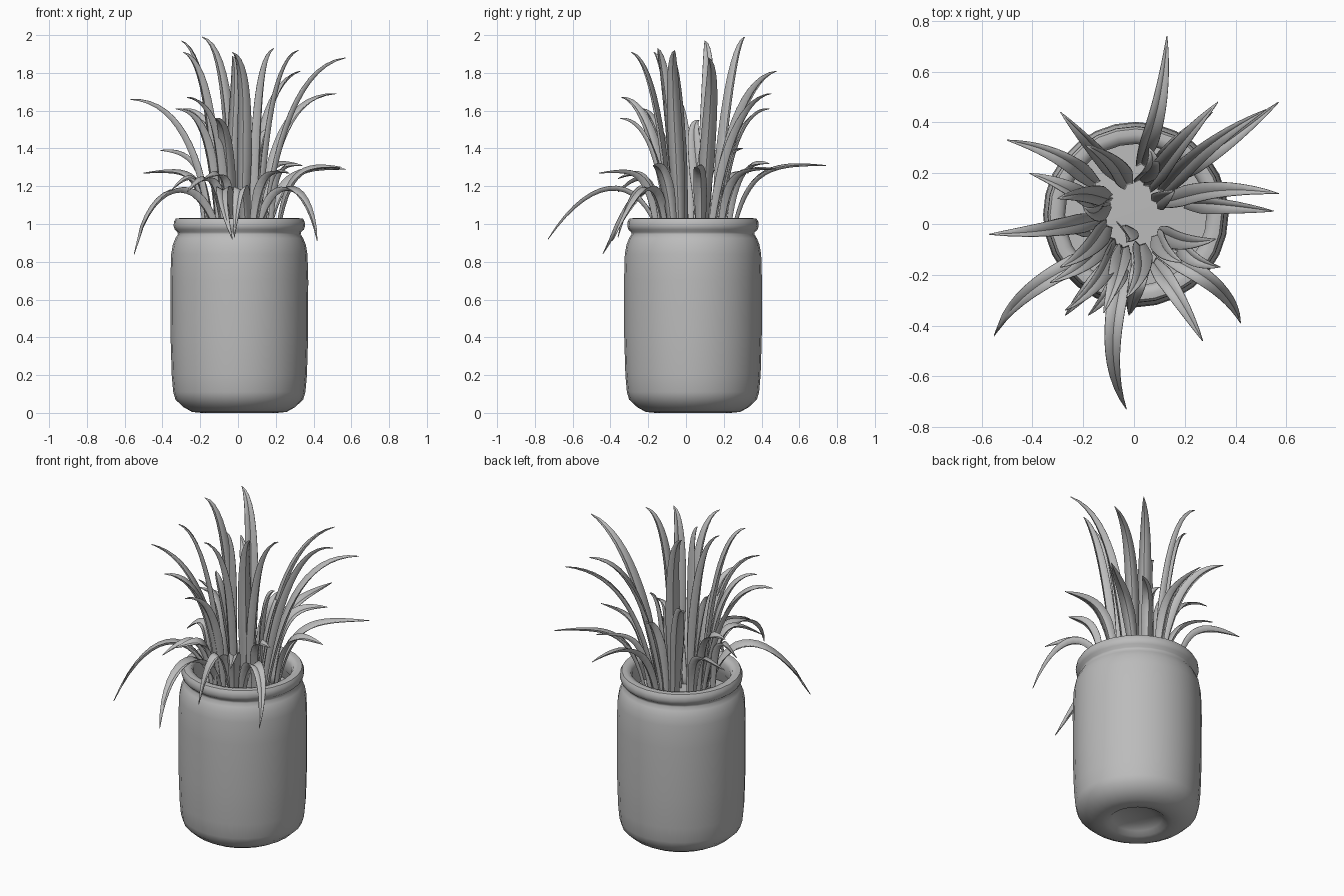
import bpy, bmesh, math, random
from mathutils import Vector

random.seed(4)
if "Cube" in bpy.data.objects:
    bpy.data.objects.remove(bpy.data.objects["Cube"])

grey = bpy.data.materials.new("plain grey")
grey.use_nodes = True
COLOUR = (0.5, 0.5, 0.5, 1)
grey.diffuse_color = COLOUR
grey.node_tree.nodes["Principled BSDF"].inputs["Base Color"].default_value = COLOUR

CENTRE = Vector((0.007, 0.037, 0))


def finish(name, bm, angle):
    mesh = bpy.data.meshes.new(name)
    bm.to_mesh(mesh)
    bm.free()
    mesh.materials.append(grey)
    ob = bpy.data.objects.new(name, mesh)
    bpy.context.collection.objects.link(ob)
    bpy.ops.object.select_all(action='DESELECT')
    ob.select_set(True)
    bpy.context.view_layer.objects.active = ob
    bpy.ops.object.shade_smooth_by_angle(angle=math.radians(angle))
    return ob


def lathe(name, profile, sides=28, angle=50):
    """Spin an (r, z) profile around the pot axis."""
    bm = bmesh.new()
    pts = [bm.verts.new(CENTRE + Vector((r, 0, z))) for r, z in profile]
    edges = [bm.edges.new(p) for p in zip(pts, pts[1:])]
    bmesh.ops.spin(bm, geom=pts + edges, cent=CENTRE, axis=(0, 0, 1),
                   angle=math.tau, steps=sides)
    bmesh.ops.remove_doubles(bm, verts=bm.verts, dist=0.0005)
    bmesh.ops.recalc_face_normals(bm, faces=bm.faces)
    return finish(name, bm, angle)


# Jar: dimpled base, straight wall, pinched neck, rolled rim and inner wall
lathe("jar", [
    (0, 0.05), (0.09, 0.045), (0.14, 0.025), (0.165, 0.003), (0.20, 0),
    (0.25, 0.005), (0.295, 0.030), (0.338, 0.070), (0.350, 0.11), (0.358, 0.20),
    (0.364, 0.40), (0.365, 0.70), (0.361, 0.84), (0.352, 0.89), (0.338, 0.925),
    (0.325, 0.945), (0.327, 0.957), (0.342, 0.970), (0.348, 0.99), (0.346, 1.012),
    (0.337, 1.028), (0.315, 1.031), (0.290, 1.024), (0.278, 1.0), (0.280, 0.93),
    (0.315, 0.86), (0.33, 0.75), (0.33, 0.15), (0.25, 0.07), (0, 0.07)])

# Soil filling the jar
lathe("soil", [(0, 0.10), (0.25, 0.10), (0.32, 0.16), (0.32, 0.78),
               (0.305, 0.86), (0, 0.865)], angle=30)


def leaf(name, tip, width, root, arch, lift, bow):
    """Tapered channelled blade from the soil to its tip.
    root: distance of its foot from the axis; arch, lift: where it turns over."""
    tip = Vector(tip)
    out = Vector((tip.x, tip.y, 0)) - CENTRE
    out.z = 0
    side = Vector((-out.y, out.x, 0)).normalized()
    base = CENTRE + out.normalized() * min(root, out.length * 0.5)
    base += side * random.uniform(-0.05, 0.05)
    base.z = 0.82
    span = tip - base
    span.z = 0
    p1 = base + span * 0.14
    p1.z = 1.30
    p2 = base + span * arch + side * bow * 2
    p2.z = max(1.29, tip.z + lift)
    twist = random.uniform(-0.4, 0.4)
    bm = bmesh.new()
    rows, steps = [], 16
    for i in range(steps + 1):
        t = i / steps
        u = 1 - t
        p = base * u**3 + p1 * (3 * u * u * t) + p2 * (3 * u * t * t) + tip * t**3
        d = (p1 - base) * (u * u) + (p2 - p1) * (2 * u * t) + (tip - p2) * (t * t)
        d.normalize()
        across = (side - d * side.dot(d)).normalized()
        normal = across.cross(d).normalized()
        a = twist * (0.4 + t)
        across, normal = (across * math.cos(a) + normal * math.sin(a),
                          normal * math.cos(a) - across * math.sin(a))
        if normal.dot(Vector((0, 0, 1)) - span) < 0:
            normal = -normal
        w = width * min(1, 0.45 + 1.5 * t) * (1 - t**3.2) ** 0.9 + 0.0008
        rows.append([bm.verts.new(q) for q in (
            p - across * w + normal * w * 0.3, p - normal * w * 0.3,
            p + across * w + normal * w * 0.3)])
    for r, s in zip(rows, rows[1:]):
        for k in range(2):
            bm.faces.new((r[k], r[k + 1], s[k + 1], s[k]))
    ob = finish(name, bm, 60)
    solid = ob.modifiers.new("thickness", 'SOLIDIFY')
    solid.thickness = 0.004
    solid.offset = 0


# Leaf tips: tall inner blades, arching middle blades, low outer blades
tall = [(-.30, .10, 1.97), (-.19, .31, 1.99), (-.03, -.29, 1.91), (.19, -.15, 1.93),
        (.32, -.06, 1.92), (.57, .12, 1.88), (-.29, -.17, 1.91), (.33, .48, 1.81),
        (-.03, -.07, 1.89)]
middle = [(-.57, -.04, 1.66), (-.29, .44, 1.61), (.52, .45, 1.69), (-.27, -.34, 1.67),
          (-.33, -.23, 1.61), (-.12, -.35, 1.56), (-.41, .20, 1.39), (.06, .30, 1.40),
          (.16, .13, 1.50), (-.20, .07, 1.55)]
low = [(.13, .74, 1.31), (.57, .48, 1.29), (.55, .05, 1.30), (-.50, .33, 1.27),
       (.27, -.46, 1.27), (.34, -.17, 1.31), (-.18, -.36, 1.24), (.31, .44, 1.32),
       (-.35, 0, 1.18), (-.27, -.36, 1.17)]
for group, tips, width, root, lift in (("tall", tall, .041, .11, -.05),
                                       ("middle", middle, .039, .13, -.01),
                                       ("low", low, .037, .19, .01)):
    for n, tip in enumerate(tips):
        leaf(f"{group}_leaf_{n + 1}", tip, width, root, .38, lift,
             random.uniform(-0.04, 0.04))

# Blades that droop over the rim, each with its own sideways bow
drooping = [((-.55, -.44, .84), -.06), ((-.03, -.73, .92), -.06),
            ((.42, -.39, .91), .05), ((-.02, -.36, .93), 0)]
for n, (tip, bow) in enumerate(drooping):
    leaf(f"drooping_leaf_{n + 1}", tip, .039, .15, .62, 0, bow)
